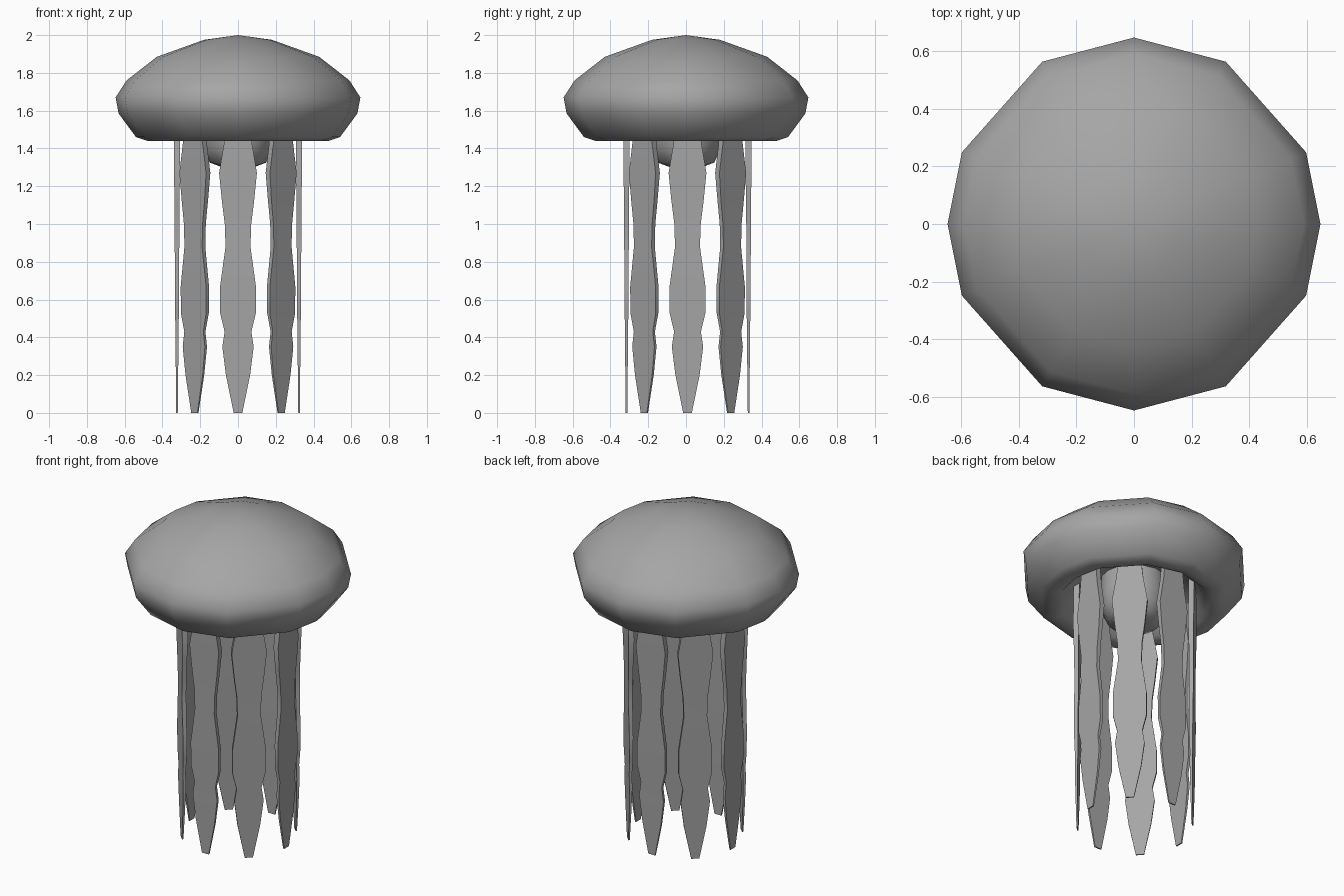
import bpy, bmesh, math
from mathutils import Matrix, Vector

if "Cube" in bpy.data.objects:
    bpy.data.objects.remove(bpy.data.objects["Cube"])

grey = bpy.data.materials.new("soft grey")
grey.diffuse_color = (0.38, 0.38, 0.38, 1)
grey.use_nodes = True
grey.node_tree.nodes["Principled BSDF"].inputs["Base Color"].default_value = grey.diffuse_color

# Uneven twelve-sided ring, mirrored in both axes
QUARTER = [0, 22.6, 60.5]
ANGLES = [math.radians(a) for a in
          QUARTER + [90] + [180 - a for a in reversed(QUARTER)]
          + [180 + a for a in QUARTER[1:]] + [270]
          + [360 - a for a in reversed(QUARTER[1:])]]


def finish(name, bm):
    bmesh.ops.recalc_face_normals(bm, faces=bm.faces)
    for f in bm.faces:
        f.smooth = True
    mesh = bpy.data.meshes.new(name)
    bm.to_mesh(mesh)
    bm.free()
    mesh.materials.append(grey)
    obj = bpy.data.objects.new(name, mesh)
    bpy.context.collection.objects.link(obj)
    return obj


def lathe(name, profile):
    """Revolve (radius, z) points; zero radius makes a pole."""
    bm = bmesh.new()
    rings = []
    for r, z in profile:
        if r == 0:
            rings.append([bm.verts.new((0, 0, z))] * len(ANGLES))
        else:
            rings.append([bm.verts.new((r * math.cos(a), r * math.sin(a), z))
                          for a in ANGLES])
    n = len(ANGLES)
    for a, b in zip(rings, rings[1:]):
        for i in range(n):
            j = (i + 1) % n
            corners = list(dict.fromkeys([a[i], a[j], b[j], b[i]]))
            bm.faces.new(corners)
    return finish(name, bm)


# Bell: domed outside, rolled lip and hollow underside
lathe("bell", [(0, 2.0), (.18, 1.975), (.43, 1.885), (.59, 1.76),
               (.648, 1.67), (.632, 1.585), (.54, 1.46), (.48, 1.44),
               (.42, 1.455), (.37, 1.52), (.28, 1.58), (0, 1.60)])

# Rounded mouth hanging under the bell
lathe("mouth", [(.19, 1.60), (.195, 1.46), (.18, 1.39), (.15, 1.325),
                (.09, 1.303), (0, 1.30)])

# Tentacle: thin wavy ribbon given as (z, half width, half thickness)
RIBBON = [(1.57, .06, .016), (1.42, .075, .016), (1.27, .10, .016),
          (1.12, .085, .013), (1.0, .07, .012), (.88, .066, .012),
          (.67, .095, .011), (.53, .095, .010), (.43, .071, .008),
          (.35, .083, .008), (.2, .064, .006), (0, .023, .004)]


def tentacle(index):
    bm = bmesh.new()
    turn = Matrix.Rotation(index * math.pi / 4, 4, 'Z')
    rings = []
    for z, w, t in RIBBON:
        corners = [(-w, -t), (w, -t), (w, t), (-w, t)]
        rings.append([bm.verts.new(turn @ Vector((x, y - .323, z))
                                   + Vector((0, .008, 0)))
                      for x, y in corners])
    for a, b in zip(rings, rings[1:]):
        for i in range(4):
            j = (i + 1) % 4
            bm.faces.new((a[i], a[j], b[j], b[i]))
    bm.faces.new(rings[0])
    bm.faces.new(rings[-1])
    obj = finish(f"tentacle_{index + 1}", bm)
    # Crisp ribbon edges, smooth wavy faces
    bpy.ops.object.select_all(action='DESELECT')
    obj.select_set(True)
    bpy.context.view_layer.objects.active = obj
    bpy.ops.object.shade_smooth_by_angle(angle=math.radians(40))


for k in range(8):
    tentacle(k)
